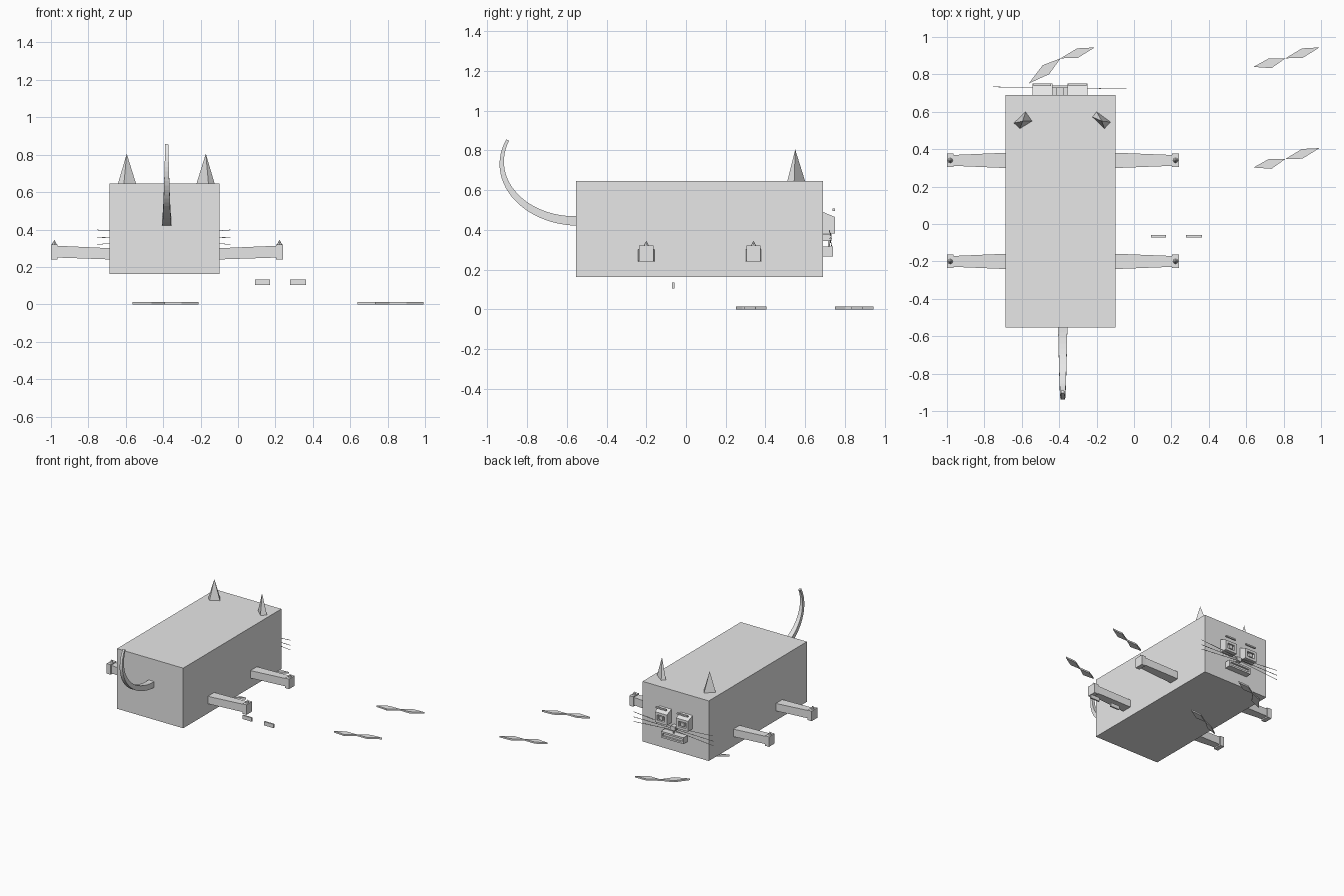
import bpy, bmesh, math
from mathutils import Vector

if "Cube" in bpy.data.objects:
    bpy.data.objects.remove(bpy.data.objects["Cube"])

grey = bpy.data.materials.new("plain_grey")
grey.diffuse_color = (0.8, 0.8, 0.8, 1)
grey.use_nodes = True
grey.node_tree.nodes["Principled BSDF"].inputs["Base Color"].default_value = grey.diffuse_color
CX = -0.392  # middle of the body across x


def finish(name, bm):
    bmesh.ops.recalc_face_normals(bm, faces=bm.faces)
    me = bpy.data.meshes.new(name)
    bm.to_mesh(me)
    bm.free()
    me.materials.append(grey)
    ob = bpy.data.objects.new(name, me)
    bpy.context.collection.objects.link(ob)
    return ob


def loft(name, rings):
    """Skin a list of equal-sized rings and cap both ends."""
    bm = bmesh.new()
    vs = [[bm.verts.new(p) for p in r] for r in rings]
    n = len(rings[0])
    for a, b in zip(vs, vs[1:]):
        for i in range(n):
            j = (i + 1) % n
            bm.faces.new((a[i], a[j], b[j], b[i]))
    bm.faces.new(vs[0])
    bm.faces.new(vs[-1])
    return finish(name, bm)


def rect_x(x, y, hy, z0, z1):
    return [(x, y - hy, z0), (x, y + hy, z0), (x, y + hy, z1), (x, y - hy, z1)]


def rect_y(y, x0, x1, z0, z1):
    return [(x0, y, z0), (x1, y, z0), (x1, y, z1), (x0, y, z1)]


def box(name, x0, x1, y0, y1, z0, z1):
    return loft(name, [rect_y(y0, x0, x1, z0, z1), rect_y(y1, x0, x1, z0, z1)])


def pyramid(name, base, apex):
    bm = bmesh.new()
    vs = [bm.verts.new(p) for p in base]
    top = bm.verts.new(apex)
    bm.faces.new(vs)
    for i in range(len(vs)):
        bm.faces.new((vs[i], vs[(i + 1) % len(vs)], top))
    return finish(name, bm)


def rod(name, a, b, r):
    a, b = Vector(a), Vector(b)
    d = (b - a).normalized()
    u = d.orthogonal().normalized()
    v = d.cross(u)
    ring = [u * r, v * r, -u * r, -v * r]
    return loft(name, [[c + o for o in ring] for c in (a, b)])


# body
box("body", -0.686, -0.099, -0.553, 0.691, 0.163, 0.645)

# legs with block paws and a small claw on each
for row, y in (("rear", -0.2), ("fore", 0.34)):
    for side, s in (("left", -1), ("right", 1)):
        x0, x1, x2 = CX + s * 0.29, CX + s * 0.588, CX + s * 0.626
        if s < 0:
            x1, x2 = -0.964, -1.0
        else:
            x1, x2 = 0.204, 0.24
        tag = f"{row}_{side}"
        loft(f"leg_{tag}", [rect_x(x0, y, 0.041, 0.24, 0.30),
                            rect_x(x1, y, 0.029, 0.25, 0.313)])
        loft(f"paw_{tag}", [rect_x(x1, y, 0.036, 0.24, 0.32),
                            rect_x(x2, y, 0.036, 0.24, 0.32)])
        xc = (x1 + x2) / 2
        ring = [(xc + 0.014 * math.cos(i * math.pi / 4),
                 y + 0.014 * math.sin(i * math.pi / 4), 0.319) for i in range(8)]
        pyramid(f"claw_{tag}", ring, (xc, y, 0.345))

# ears
pyramid("ear_left", [(-0.642, 0.54, 0.645), (-0.61, 0.51, 0.645),
                     (-0.545, 0.55, 0.645), (-0.58, 0.60, 0.645)], (-0.595, 0.55, 0.805))
pyramid("ear_right", [(-0.222, 0.572, 0.645), (-0.2, 0.60, 0.645),
                      (-0.125, 0.545, 0.645), (-0.158, 0.51, 0.645)], (-0.172, 0.55, 0.805))

# tail: tapered square section swept along an elliptical arc
rings = []
N = 24
for i in range(N + 1):
    t = i / N
    a = math.radians(270 - 113 * t)
    c = Vector((-0.381, -0.55 + 0.378 * math.cos(a), 0.738 + 0.293 * math.sin(a)))
    nrm = Vector((0, math.cos(a) / 0.378, math.sin(a) / 0.293)).normalized()
    h = 0.025 - 0.017 * t
    ex = Vector((h, 0, 0))
    ey = nrm * h * 0.95
    rings.append([c - ex - ey, c + ex - ey, c + ex + ey, c - ex + ey])
loft("tail", rings)


def framed_box(name, x0, x1, y1, y1_top, z0, z1_front, z1_back, rim, depth):
    """Box on the face with a sunken panel in its front."""
    def ring(y, m):
        return [(x0 + m, y, z0 + m), (x1 - m, y, z0 + m),
                (x1 - m, y, z1_front - m), (x0 + m, y, z1_front - m)]
    back = rect_y(0.69, x0, x1, z0, z1_back)
    return loft(name, [back, ring(y1, 0), ring(y1, rim), ring(y1 - depth, rim)])


# eyes, pupils and brows
for side, x0 in (("left", -0.543), ("right", -0.355)):
    x1 = x0 + 0.106
    xc = (x0 + x1) / 2
    framed_box(f"eye_{side}", x0, x1, 0.75, 0.75, 0.382, 0.465, 0.49, 0.02, 0.02)
    box(f"pupil_{side}", xc - 0.015, xc + 0.015, 0.729, 0.748, 0.409, 0.438)
    box(f"brow_{side}", x0 + 0.006, x1 - 0.006, 0.737, 0.75, 0.496, 0.507)

# nose, lip line and mouth
box("nose", -0.414, -0.377, 0.69, 0.733, 0.345, 0.378)
box("lip_line", -0.398, -0.392, 0.716, 0.722, 0.31, 0.35)
framed_box("mouth", -0.495, -0.295, 0.74, 0.74, 0.266, 0.317, 0.317, 0.014, 0.015)

# whiskers
for s, xe, ye in ((-1, -0.755, 0.733), (1, -0.04, 0.722)):
    for k, (zi, zo) in enumerate(((0.372, 0.398), (0.36, 0.357), (0.348, 0.32))):
        rod(f"whisker_{'left' if s < 0 else 'right'}_{k}",
            (-0.395 + s * 0.01, 0.728, zi), (xe, ye, zo), 0.002)

# two small loose blocks
box("loose_block_a", 0.09, 0.171, -0.071, -0.059, 0.104, 0.134)
box("loose_block_b", 0.279, 0.364, -0.071, -0.059, 0.104, 0.134)


# flat bow-shaped pieces on the ground, each two diamonds meeting at a point
def flat_quad(name, pts):
    loft(name, [[(x, y, z) for x, y in pts] for z in (0.0, 0.013)])


wing_out = [(0, 0), (0.088, 0.053), (0.182, 0.058), (0.09, 0.001)]
wing_in = [(0, 0), (-0.075, -0.053), (-0.171, -0.046), (-0.09, -0.001)]
wing_bent = [(0, 0), (-0.096, -0.037), (-0.171, -0.135), (-0.062, -0.085)]
wing_low = [(0, 0), (-0.09, -0.035), (-0.171, -0.093), (-0.07, -0.06)]
for tag, cx, cy, inner in (("near_right", 0.81, 0.348, wing_in),
                           ("far_right", 0.81, 0.886, wing_in),
                           ("far_left", -0.392, 0.886, wing_bent),
                           ("near_left", -0.392, 0.345, wing_low)):
    flat_quad(f"bow_outer_{tag}", [(cx + x, cy + y) for x, y in wing_out])
    flat_quad(f"bow_inner_{tag}", [(cx + x, cy + y) for x, y in inner])
